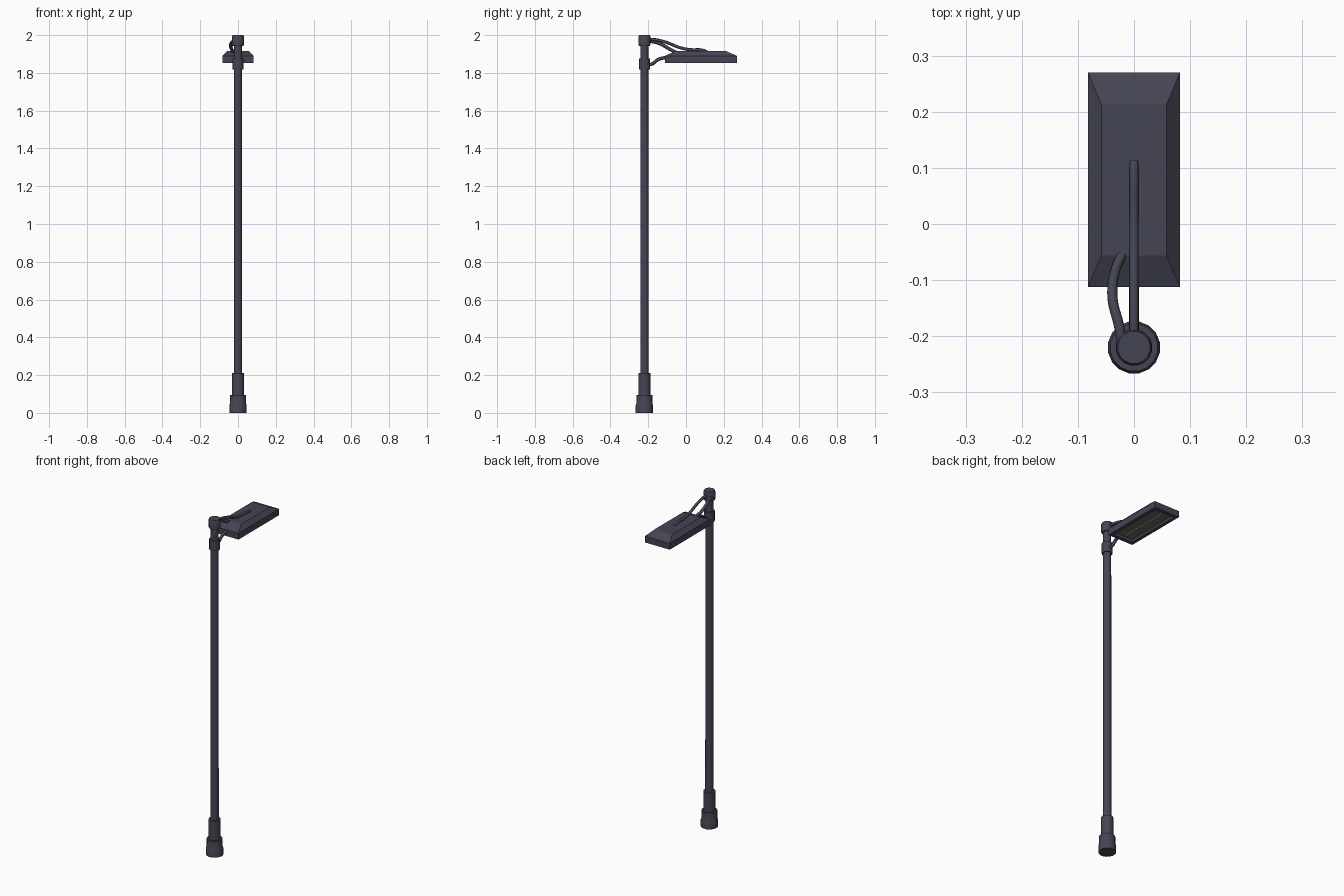
import bpy, bmesh, math

if "Cube" in bpy.data.objects:
    bpy.data.objects.remove(bpy.data.objects["Cube"])

POLE_Y = -0.22
SIDES = 16


def material(name, rgb):
    m = bpy.data.materials.new(name)
    m.diffuse_color = (*rgb, 1)
    m.use_nodes = True
    m.node_tree.nodes["Principled BSDF"].inputs["Base Color"].default_value = m.diffuse_color
    return m


DARK = material("dark_metal", (0.06, 0.06, 0.09))
LENS = material("lens_grey", (0.13, 0.13, 0.11))
GLOW = material("pale_strip", (0.6, 0.58, 0.42))


def finish(name, bm, mat):
    bmesh.ops.recalc_face_normals(bm, faces=bm.faces)
    me = bpy.data.meshes.new(name)
    bm.to_mesh(me)
    bm.free()
    ob = bpy.data.objects.new(name, me)
    bpy.context.collection.objects.link(ob)
    me.materials.append(mat)
    return ob


def loft(name, rings, mat):
    """Skin a list of closed rings and cap both ends."""
    bm = bmesh.new()
    vs = [[bm.verts.new(p) for p in r] for r in rings]
    n = len(vs[0])
    for a, b in zip(vs, vs[1:]):
        for i in range(n):
            j = (i + 1) % n
            bm.faces.new((a[i], a[j], b[j], b[i]))
    bm.faces.new(vs[0][::-1])
    bm.faces.new(vs[-1])
    return finish(name, bm, mat)


def turned(name, profile):
    """Round part on the pole axis from (radius, z) pairs."""
    rings = [[(r * math.cos(2 * math.pi * (i + 0.5) / SIDES),
               POLE_Y + r * math.sin(2 * math.pi * (i + 0.5) / SIDES), z)
              for i in range(SIDES)] for r, z in profile]
    ob = loft(name, rings, DARK)
    bpy.context.view_layer.objects.active = ob
    ob.select_set(True)
    bpy.ops.object.shade_smooth_by_angle(angle=math.radians(30))
    ob.select_set(False)


def rect(x, y0, y1, z):
    return [(-x, y0, z), (x, y0, z), (x, y1, z), (-x, y1, z)]


def tube(name, pts, radius):
    cu = bpy.data.curves.new(name, 'CURVE')
    cu.dimensions = '3D'
    cu.bevel_depth = radius
    cu.bevel_resolution = 2
    cu.resolution_u = 5
    cu.use_fill_caps = True
    sp = cu.splines.new('BEZIER')
    sp.bezier_points.add(len(pts) - 1)
    for bp, p in zip(sp.bezier_points, pts):
        bp.co = p
        bp.handle_left_type = bp.handle_right_type = 'AUTO'
    cu.materials.append(DARK)
    ob = bpy.data.objects.new(name, cu)
    bpy.context.collection.objects.link(ob)
    bpy.context.view_layer.objects.active = ob
    ob.select_set(True)
    bpy.ops.object.convert(target='MESH')
    bpy.context.object.select_set(False)


# Pole, stepped base, collar and cap
turned("base", [(0.047, 0), (0.047, 0.04), (0.043, 0.05), (0.043, 0.095)])
turned("base_sleeve", [(0.033, 0.09), (0.033, 0.21)])
turned("pole", [(0.0225, 0.2), (0.0215, 1.97)])
turned("lower_collar", [(0.029, 1.817), (0.029, 1.877)])
turned("top_cap", [(0.029, 1.943), (0.032, 1.948), (0.032, 1.994), (0.029, 2.0)])

# Lamp housing: sloped lid, straight rim, recessed underside
loft("lamp_housing", [
    rect(0.058, -0.085, 0.243, 1.868),
    rect(0.062, -0.092, 0.25, 1.853),
    rect(0.082, -0.112, 0.27, 1.853),
    rect(0.082, -0.112, 0.27, 1.89),
    rect(0.058, -0.056, 0.213, 1.915)], DARK)

# Lens panel and light strip inside the recess
loft("lens", [rect(0.057, -0.084, 0.242, 1.864),
              rect(0.057, -0.084, 0.242, 1.87)], LENS)
loft("light_strip", [rect(0.003, -0.07, 0.228, 1.862),
                     rect(0.003, -0.07, 0.228, 1.866)], GLOW)

# Bracket arms and cable
tube("upper_arm", [(0, -0.21, 1.975), (0, -0.165, 1.976), (0, -0.105, 1.962),
                   (0, -0.03, 1.933), (0, 0.025, 1.923), (0, 0.085, 1.921),
                   (0, 0.112, 1.912)], 0.008)
tube("lower_arm", [(0, -0.21, 1.842), (0, -0.18, 1.847), (0, -0.145, 1.872),
                   (0, -0.095, 1.883)], 0.009)
tube("side_cable", [(-0.022, -0.21, 1.967), (-0.027, -0.18, 1.966),
                    (-0.038, -0.135, 1.953), (-0.034, -0.085, 1.925),
                    (-0.021, -0.053, 1.908)], 0.009)
